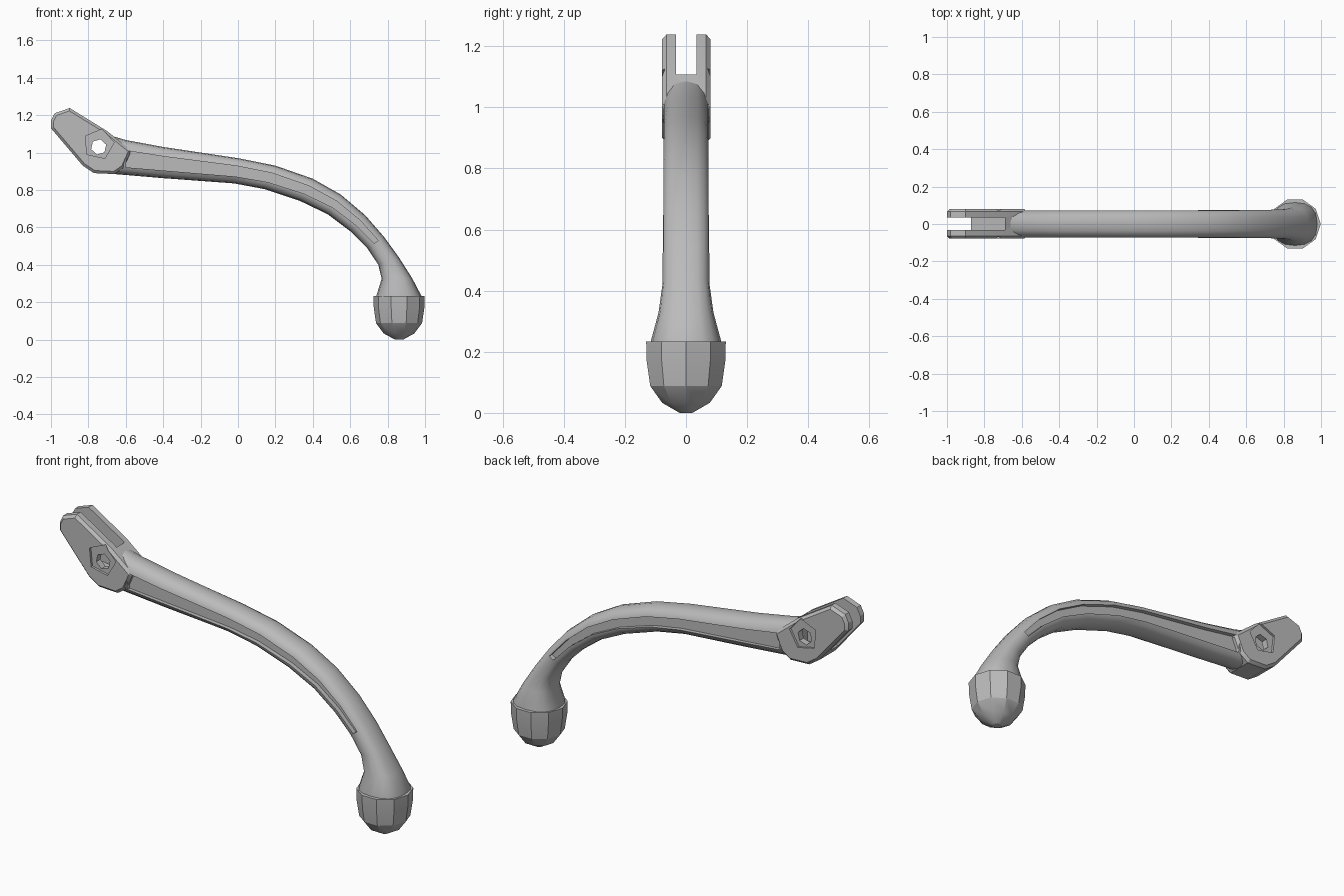
import bpy, bmesh, math
from mathutils import Vector

cube = bpy.data.objects.get("Cube")
if cube:
    bpy.data.objects.remove(cube, do_unlink=True)

grey = bpy.data.materials.new("satin grey")
grey.use_nodes = True
COLOUR = (0.5, 0.5, 0.5, 1)
grey.diffuse_color = COLOUR
grey.node_tree.nodes["Principled BSDF"].inputs["Base Color"].default_value = COLOUR


def loft(name, rings):
    """Skin a list of equal closed rings and cap both ends."""
    bm = bmesh.new()
    loops = [[bm.verts.new(p) for p in ring] for ring in rings]
    n = len(loops[0])
    for a, b in zip(loops, loops[1:]):
        for i in range(n):
            j = (i + 1) % n
            bm.faces.new((a[i], a[j], b[j], b[i]))
    bm.faces.new(loops[0])
    bm.faces.new(loops[-1])
    bmesh.ops.recalc_face_normals(bm, faces=bm.faces)
    mesh = bpy.data.meshes.new(name)
    bm.to_mesh(mesh)
    bm.free()
    mesh.materials.append(grey)
    obj = bpy.data.objects.new(name, mesh)
    bpy.context.collection.objects.link(obj)
    return obj


def slab(name, outline, y0, y1):
    return loft(name, [[(x, y, z) for x, z in outline] for y in (y0, y1)])


def select(obj):
    bpy.ops.object.select_all(action='DESELECT')
    obj.select_set(True)
    bpy.context.view_layer.objects.active = obj


def cut(obj, cutter):
    cutter.hide_render = True
    mod = obj.modifiers.new("cut", 'BOOLEAN')
    mod.operation = 'DIFFERENCE'
    mod.solver = 'EXACT'
    mod.object = cutter
    select(obj)
    bpy.ops.object.modifier_apply(modifier=mod.name)
    bpy.data.objects.remove(cutter, do_unlink=True)


def smooth(obj, degrees):
    select(obj)
    bpy.ops.object.shade_smooth_by_angle(angle=math.radians(degrees))


def polygon(cx, cz, r, sides, turn):
    return [(cx + r * math.cos(turn + math.tau * i / sides),
             cz + r * math.sin(turn + math.tau * i / sides)) for i in range(sides)]


# Arm stations: upper x, z, lower x, z, half width
stations = [
    (-.66, 1.085, -.70, .888, .074), (-.6, 1.067, -.6, .88, .077),
    (-.4, 1.03, -.4, .863, .077), (0, .97, -.02, .835, .077),
    (.2, .93, .14, .805, .077), (.4, .86, .33, .742, .077),
    (.55, .775, .48, .67, .077), (.68, .665, .6, .58, .077),
    (.78, .55, .69, .49, .077), (.86, .44, .75, .40, .077),
    (.93, .33, .768, .325, .09), (.98, .235, .74, .235, .115),
    (.98, .19, .74, .19, .115)]


def section(s, sides=16):
    """Rounded-box cross-section of the arm."""
    up, low = Vector((s[0], 0, s[1])), Vector((s[2], 0, s[3]))
    mid, half = (up + low) / 2, (up - low) / 2
    ring = []
    for i in range(sides):
        a = math.tau * i / sides
        c, d = math.cos(a), math.sin(a)
        y = math.copysign(abs(c) ** .75, c) * s[4]
        h = math.copysign(abs(d) ** .85, d)
        ring.append(mid + half * h + Vector((0, y, 0)))
    return ring


arm = loft("lever_arm", [section(s) for s in stations])

# Long tapering grooves on both flanks
for side in (-1, 1):
    rings = []
    for k, s in enumerate(stations[1:9]):
        up, low = Vector((s[0], 0, s[1])), Vector((s[2], 0, s[3]))
        lo, hi = low.lerp(up, .22 + .027 * k), low.lerp(up, .70 - .005 * k)
        inner = Vector((0, side * (s[4] - .027), 0))
        outer = Vector((0, side * (s[4] + .05), 0))
        rings.append([lo + inner, hi + inner, hi + outer, lo + outer])
    cut(arm, loft("groove_cutter", rings))
smooth(arm, 32)

# Forked pivot end
outline = [(-1, 1.13), (-1, 1.17), (-.98, 1.21), (-.9, 1.238), (-.7, 1.115),
           (-.57, 1.01), (-.61, .92), (-.66, .885), (-.77, .89), (-.83, .93)]
fork = slab("pivot_fork", outline, -.078, .08)
bevel = fork.modifiers.new("edge", 'BEVEL')
bevel.width = .014
bevel.segments = 1
bevel.limit_method = 'ANGLE'
bevel.angle_limit = math.radians(60)
select(fork)
bpy.ops.object.modifier_apply(modifier="edge")

slot = [(-1.1, 1.3), (-.69, 1.3), (-.69, .955), (-.91, .985), (-.93, .9), (-1.1, .9)]
cut(fork, slab("slot_cutter", slot, -.032, .034))
cut(fork, slab("pin_hole_cutter", polygon(-.745, 1.03, .042, 6, .3), -.2, .2))
boss = polygon(-.745, 1.045, .083, 5, .1)
cut(fork, slab("front_recess_cutter", boss, -.2, -.066))
cut(fork, slab("back_recess_cutter", boss, .068, .2))
smooth(fork, 25)

# Faceted knob at the tip, closed by a flat rim
profile = [(.137, .235), (.135, .17), (.123, .09), (.082, .035), (.022, .002)]
knob = loft("tip_knob", [[(x, y, z) for x, y in polygon(.861, 0, r, 10, 0)]
                         for r, z in profile])
knob.location.z = -.002
smooth(knob, 25)
